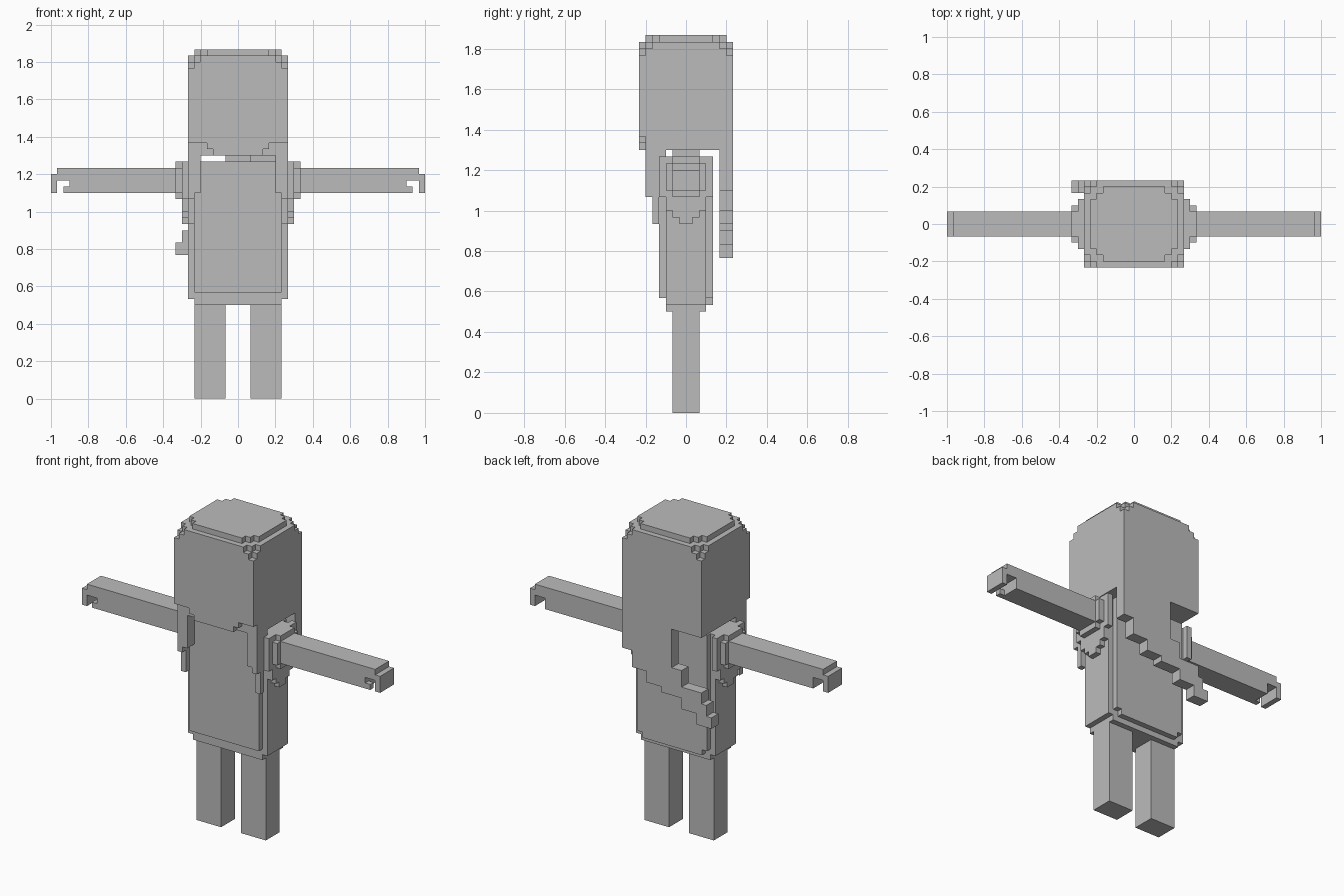
import bpy, bmesh, math
from itertools import product

if "Cube" in bpy.data.objects:
    bpy.data.objects.remove(bpy.data.objects["Cube"])

U = 1 / 30  # size of one block

grey = bpy.data.materials.new("plain grey")
grey.diffuse_color = (0.5, 0.5, 0.5, 1)
grey.use_nodes = True
grey.node_tree.nodes["Principled BSDF"].inputs["Base Color"].default_value = grey.diffuse_color


def blocks(*boxes):
    """Cells filled by boxes (x0, x1, y0, y1, z0, z1) in block units."""
    cells = set()
    for x0, x1, y0, y1, z0, z1 in boxes:
        cells |= set(product(range(x0, x1), range(y0, y1), range(z0, z1)))
    return cells


def slab(z0, z1, *halves):
    """Centred layers, each given as half width and half depth."""
    return blocks(*[(-a, a, -b, b, z0, z1) for a, b in halves])


def mirror(cells):
    return {(-x - 1, y, z) for x, y, z in cells}


def build(name, cells):
    """Skin the outside of a set of cells and merge its flat faces."""
    bm = bmesh.new()
    verts = {}

    def vert(p):
        if p not in verts:
            verts[p] = bm.verts.new([c * U for c in p])
        return verts[p]

    for cell in sorted(cells):
        for axis in range(3):
            for side in (0, 1):
                near = list(cell)
                near[axis] += 2 * side - 1
                if tuple(near) in cells:
                    continue
                loop = []
                for a, b in ((0, 0), (1, 0), (1, 1), (0, 1)):
                    p = list(cell)
                    p[axis] += side
                    p[(axis + 1) % 3] += a
                    p[(axis + 2) % 3] += b
                    loop.append(vert(tuple(p)))
                bm.faces.new(loop if side else loop[::-1])
    bmesh.ops.dissolve_limit(bm, angle_limit=math.radians(1),
                             verts=bm.verts[:], edges=bm.edges[:])
    mesh = bpy.data.meshes.new(name)
    bm.to_mesh(mesh)
    bm.free()
    mesh.materials.append(grey)
    bpy.context.collection.objects.link(bpy.data.objects.new(name, mesh))


# Head with stepped crown corners and a notched front lower edge
head = slab(39, 53, (8, 7))
head |= slab(53, 54, (8, 6), (7, 7))
head |= slab(54, 55, (8, 5), (7, 6), (6, 7))
head |= slab(55, 56, (7, 4), (6, 5), (5, 6))
fringe_gap = blocks((5, 8, -7, -6, 39, 41), (4, 5, -7, -6, 39, 40))
head -= fringe_gap | mirror(fringe_gap)
build("head", head)

# Neck
build("neck", slab(38, 39, (2, 2)))

# Torso with rounded-off bottom rim
torso = slab(17, 38, (7, 4), (8, 3)) | slab(16, 17, (8, 3), (6, 3))
torso |= slab(15, 16, (7, 3)) | blocks((-6, 6, 3, 4, 16, 17))
build("torso", torso)

# Back hair sweeping down to one side: x range, bottom, top
sweep = ((6, 8, 33, 39), (3, 6, 30, 39), (0, 3, 28, 39), (-2, 0, 27, 39),
         (-4, -2, 27, 32), (-7, -4, 25, 29), (-8, -7, 23, 29),
         (-9, -8, 23, 27), (-10, -9, 23, 25))
build("back_hair", blocks(*[(a, b, 5, 7, lo, hi) for a, b, lo, hi in sweep]))

# Parts made for one side and mirrored to the other
leg = blocks((2, 7, -2, 2, 0, 15))
arm = blocks((10, 29, -2, 2, 33, 37), (29, 30, -2, 2, 33, 36))
arm -= blocks((27, 29, -2, 2, 33, 35))          # gap in the hand
arm |= blocks((27, 28, -2, -1, 33, 34))         # finger
sleeve = blocks((8, 9, -4, 4, 32, 38), (8, 9, -3, 3, 30, 32),
                (8, 9, -2, 2, 29, 30), (8, 9, -1, 1, 28, 29),
                (9, 10, -3, 3, 33, 37), (9, 10, -2, 2, 32, 38))
strand = blocks((6, 8, -6, -4, 33, 39), (7, 8, -6, -4, 32, 33),
                (7, 8, -5, -4, 28, 32), (6, 8, -4, -3, 38, 39))
for part, cells in (("leg", leg), ("arm", arm), ("sleeve", sleeve),
                    ("front_hair_strand", strand)):
    build(part + "_right", cells)
    build(part + "_left", mirror(cells))
